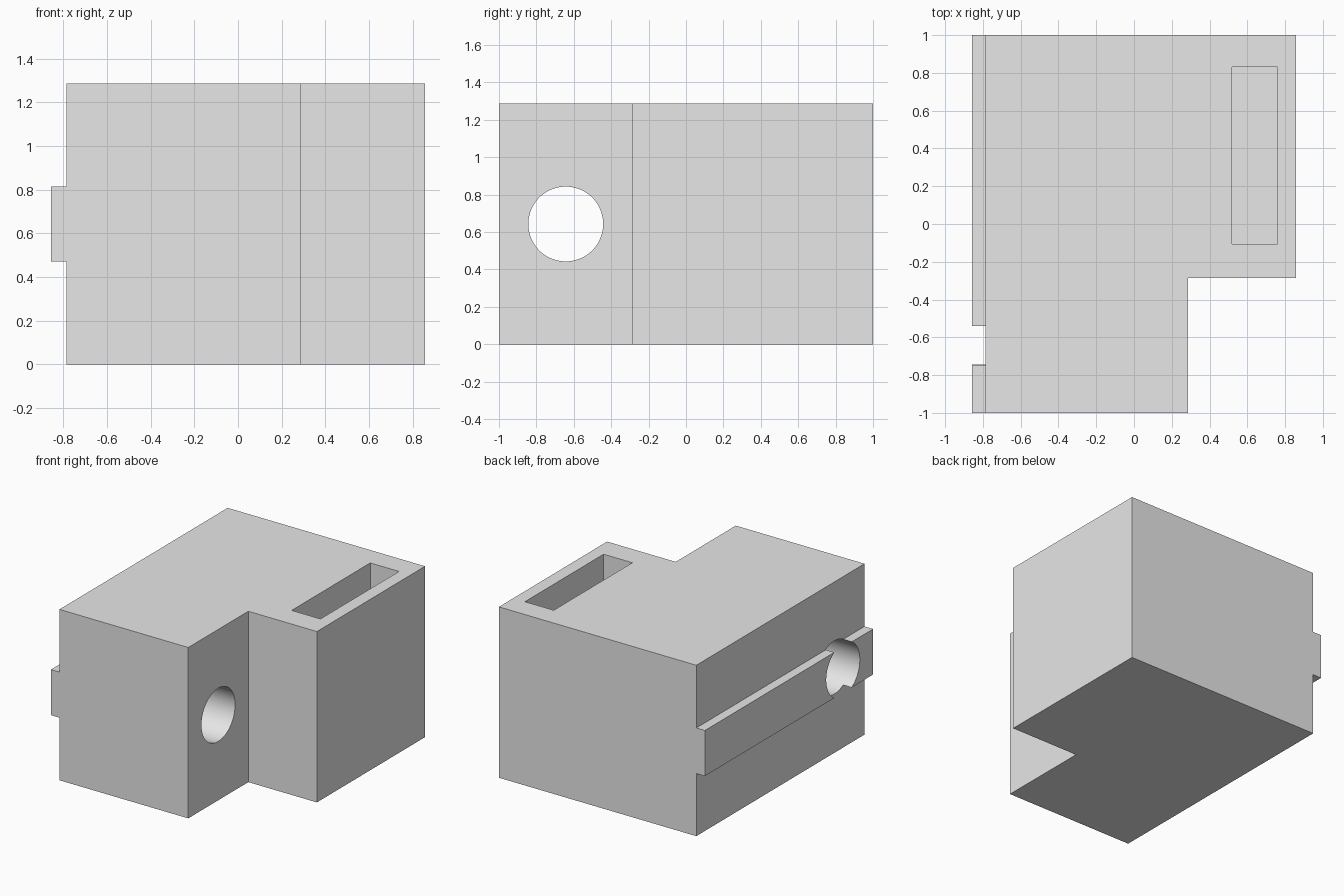
import bpy
import bmesh
from math import pi
from mathutils import Matrix, Vector

old = bpy.data.objects.get("Cube")
if old:
    bpy.data.objects.remove(old, do_unlink=True)

HEIGHT = 1.286

grey = bpy.data.materials.new("light grey")
grey.use_nodes = True
grey.diffuse_color = (0.8, 0.8, 0.8, 1)
grey.node_tree.nodes["Principled BSDF"].inputs["Base Color"].default_value = (0.8, 0.8, 0.8, 1)


def finish(name, bm):
    bmesh.ops.recalc_face_normals(bm, faces=bm.faces)
    mesh = bpy.data.meshes.new(name)
    bm.to_mesh(mesh)
    bm.free()
    mesh.materials.append(grey)
    ob = bpy.data.objects.new(name, mesh)
    bpy.context.collection.objects.link(ob)
    return ob


def prism(name, outline, z0, z1):
    """Extrude a plan outline from z0 up to z1."""
    bm = bmesh.new()
    face = bm.faces.new([bm.verts.new((x, y, z0)) for x, y in outline])
    up = bmesh.ops.extrude_face_region(bm, geom=[face])["geom"]
    verts = [v for v in up if isinstance(v, bmesh.types.BMVert)]
    bmesh.ops.translate(bm, verts=verts, vec=Vector((0, 0, z1 - z0)))
    return finish(name, bm)


def box(name, x0, x1, y0, y1, z0, z1):
    return prism(name, [(x0, y0), (x1, y0), (x1, y1), (x0, y1)], z0, z1)


def apply_boolean(target, tool, operation):
    mod = target.modifiers.new(operation.lower(), "BOOLEAN")
    mod.operation = operation
    mod.object = tool
    mod.solver = "EXACT"
    bpy.context.view_layer.objects.active = target
    bpy.ops.object.modifier_apply(modifier=mod.name)
    bpy.data.objects.remove(tool, do_unlink=True)


# L-shaped body
body = prism("body", [(-0.786, -1), (0.286, -1), (0.286, -0.286),
                      (0.857, -0.286), (0.857, 1), (-0.786, 1)], 0, HEIGHT)

# Guide rail along the right side, sunk a little into the body for a clean union
rail = box("guide_rail", -0.857, -0.7, -1, 1, 0.471, 0.814)
apply_boolean(body, rail, "UNION")

# Slot pocket sunk into the top of the wide section
pocket = box("pocket_cutter", 0.52, 0.76, -0.105, 0.83, 0.25, HEIGHT + 0.1)
apply_boolean(body, pocket, "DIFFERENCE")

# Round cross hole through the narrow section and the rail
bm = bmesh.new()
bmesh.ops.create_cone(bm, cap_ends=True, segments=96, radius1=0.2, radius2=0.2, depth=2,
                      matrix=Matrix.Translation((-0.3, -0.643, 0.643)) @ Matrix.Rotation(pi / 2, 4, "Y"))
apply_boolean(body, finish("hole_cutter", bm), "DIFFERENCE")

# Smooth hole wall, crisp edges elsewhere
bpy.ops.object.select_all(action="DESELECT")
body.select_set(True)
bpy.context.view_layer.objects.active = body
bpy.ops.object.shade_smooth_by_angle(angle=pi / 6)
